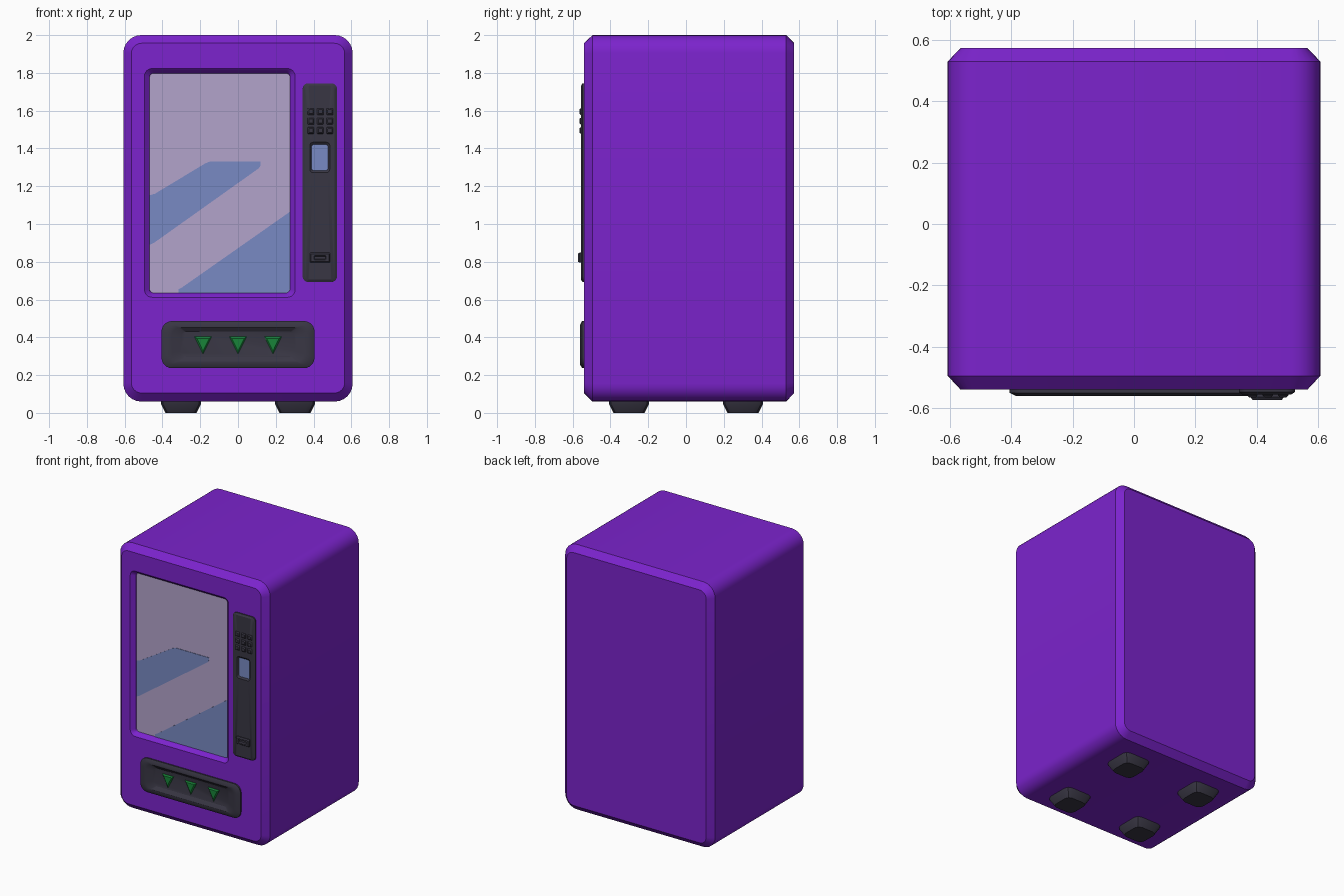
import bpy, bmesh, math


def material(name, rgb):
    m = bpy.data.materials.new(name)
    m.diffuse_color = (*rgb, 1)
    return m


PURPLE = material("purple paint", (0.20, 0.017, 0.61))
DARK = material("dark plastic", (0.040, 0.037, 0.057))
GLASS = material("pale glass", (0.45, 0.37, 0.60))
BLUE = material("blue reflection", (0.19, 0.254, 0.546))
GREEN = material("green arrow", (0.009, 0.23, 0.04))


def rounded(x0, x1, z0, z1, r, y, n=6):
    """Rounded rectangle loop in a plane facing the front."""
    pts = []
    corners = [(x1 - r, z1 - r), (x0 + r, z1 - r), (x0 + r, z0 + r), (x1 - r, z0 + r)]
    for i, (cx, cz) in enumerate(corners):
        for k in range(n + 1):
            a = math.radians(90 * (i + k / n))
            pts.append((cx + r * math.cos(a), y, cz + r * math.sin(a)))
    return pts


def loft(name, loops, mat, cap_mat=None):
    """Skin through loops of equal length and cap both ends."""
    bm = bmesh.new()
    rings = [[bm.verts.new(p) for p in loop] for loop in loops]
    for a, b in zip(rings, rings[1:]):
        for i in range(len(a)):
            j = (i + 1) % len(a)
            bm.faces.new((a[i], a[j], b[j], b[i]))
    bm.faces.new(rings[0])
    front = bm.faces.new(rings[-1])
    if cap_mat:
        front.material_index = 1
    bmesh.ops.recalc_face_normals(bm, faces=bm.faces)
    me = bpy.data.meshes.new(name)
    bm.to_mesh(me)
    bm.free()
    me.materials.append(mat)
    if cap_mat:
        me.materials.append(cap_mat)
    ob = bpy.data.objects.new(name, me)
    bpy.context.collection.objects.link(ob)
    bpy.ops.object.select_all(action='DESELECT')
    bpy.context.view_layer.objects.active = ob
    ob.select_set(True)
    bpy.ops.object.shade_smooth_by_angle(angle=math.radians(30))
    return ob


# Cabinet with chamfered ends and a recessed window
F = -0.54
loft("cabinet", [
    rounded(-0.565, 0.565, 0.105, 1.957, 0.055, 0.573),
    rounded(-0.607, 0.607, 0.06, 2.0, 0.095, 0.53),
    rounded(-0.607, 0.607, 0.06, 2.0, 0.095, -0.495),
    rounded(-0.565, 0.565, 0.105, 1.957, 0.055, F),
    rounded(-0.495, 0.302, 0.612, 1.823, 0.04, F),
    rounded(-0.472, 0.279, 0.63, 1.803, 0.025, F + 0.02),
    rounded(-0.468, 0.275, 0.635, 1.798, 0.022, F + 0.035),
], PURPLE, GLASS)

# Reflections on the glass
stripes = {
    "upper_reflection": [(-0.468, 0.89), (-0.445, 0.90), (0.11, 1.295), (0.12, 1.31), (0.12, 1.33),
                         (-0.15, 1.33), (-0.175, 1.32), (-0.44, 1.16), (-0.468, 1.152)],
    "lower_reflection": [(-0.315, 0.635), (0.255, 0.635), (0.269, 0.642), (0.275, 0.655),
                         (0.275, 1.065), (-0.295, 0.665), (-0.315, 0.655)],
}
for name, pts in stripes.items():
    loft(name, [[(x, F + y, z) for x, z in pts] for y in (0.036, 0.032)], BLUE)

# Control panel, with a sunken display
loft("control_panel", [
    rounded(0.342, 0.524, 0.693, 1.745, 0.03, F + 0.01),
    rounded(0.342, 0.524, 0.693, 1.745, 0.03, F - 0.008),
    rounded(0.354, 0.512, 0.706, 1.732, 0.022, F - 0.016),
    rounded(0.380, 0.486, 1.272, 1.433, 0.018, F - 0.016),
    rounded(0.389, 0.477, 1.283, 1.421, 0.014, F - 0.006),
], DARK, BLUE)

# Keypad
for row in range(3):
    for col in range(3):
        x, z = 0.386 + 0.05 * col, 1.595 - 0.05 * row
        loft("keypad_button", [rounded(x - s, x + s, z - s, z + s, 0.003, F - d, 2)
                               for s, d in ((0.018, 0.01), (0.017, 0.018), (0.011, 0.025))], DARK)

# Coin slot
loft("coin_slot", [
    rounded(0.380, 0.488, 0.795, 0.848, 0.006, F - 0.01),
    rounded(0.380, 0.488, 0.795, 0.848, 0.006, F - 0.024),
    rounded(0.386, 0.482, 0.801, 0.842, 0.005, F - 0.033),
    rounded(0.402, 0.466, 0.810, 0.832, 0.004, F - 0.033),
    rounded(0.406, 0.462, 0.814, 0.828, 0.003, F - 0.020),
], DARK)

# Dispensing tray
loft("dispensing_tray", [
    rounded(-0.405, 0.405, 0.237, 0.486, 0.055, F + 0.01),
    rounded(-0.405, 0.405, 0.237, 0.486, 0.055, F - 0.010),
    rounded(-0.383, 0.383, 0.256, 0.467, 0.045, F - 0.021),
    rounded(-0.350, 0.350, 0.272, 0.453, 0.045, F - 0.021),
    rounded(-0.305, 0.305, 0.297, 0.430, 0.030, F - 0.003),
], DARK)

# Down arrows in the tray
for x in (-0.185, 0, 0.185):
    loops = []
    for s, d in ((1, 0.0), (1, 0.006), (0.72, 0.013)):
        loops.append([(x + 0.046 * s * a, F - d, 0.372 + 0.032 * s * b)
                      for a, b in ((-1, 1), (0, -1.9), (1, 1))])
    loft("down_arrow", loops, GREEN)

# Feet
for x in (-0.302, 0.302):
    for y in (-0.302, 0.302):
        loops = []
        for s, z in ((0.108, 0.07), (0.105, 0.045), (0.082, 0)):
            loops.append([(x + a, y + b, z) for a, _, b in rounded(-s, s, -s, s, 0.035, 0, 2)])
        loft("foot", loops, DARK)
